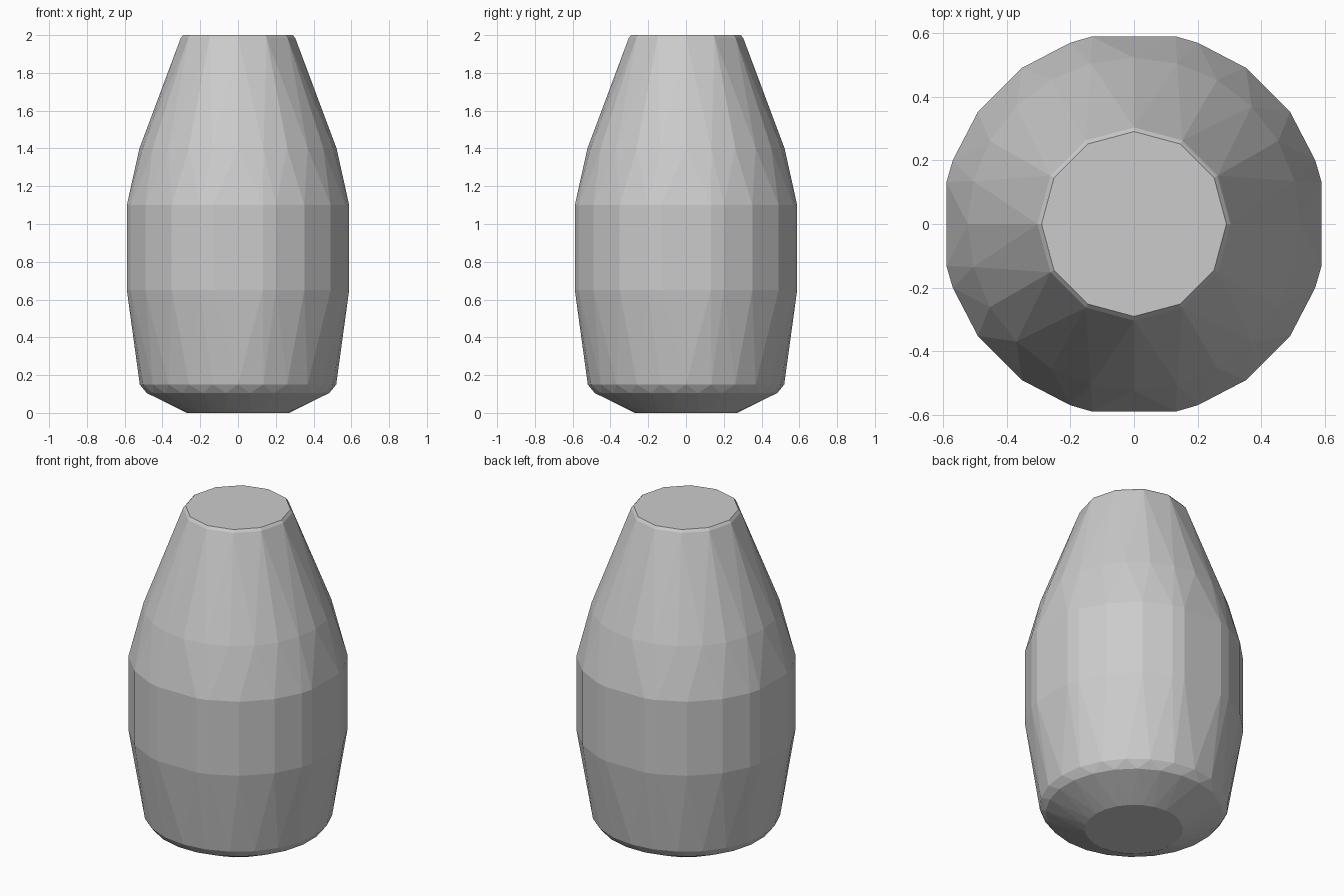
import bpy, bmesh
from math import radians, cos, sin

if "Cube" in bpy.data.objects:
    bpy.data.objects.remove(bpy.data.objects["Cube"])

bm = bmesh.new()


def ring(z, r, angles):
    for a in angles:
        t = radians(a)
        bm.verts.new((r * cos(t), r * sin(t), z))


def even(n, start=0.0):
    return [start + 360 * i / n for i in range(n)]


# Belly outline: unevenly faceted, repeated in each quarter
belly = [q + a for q in (0, 90, 180, 270)
         for a in (12.6, 19.4, 35.6, 54.4, 70.6, 77.4)]

# Stacked cross-sections from foot to flat top
ring(0.0, 0.27, even(24))
ring(0.105, 0.487, even(24, 7.5))
ring(0.15, 0.52, even(24))
ring(0.65, 0.603, belly)
ring(1.10, 0.603, belly)
ring(1.40, 0.522, even(24))
ring(1.985, 0.303, even(12))
ring(2.0, 0.29, even(12))

# Wrap the sections in one faceted convex skin
hull = bmesh.ops.convex_hull(bm, input=bm.verts[:])
loose = [v for v in bm.verts if not v.link_faces]
bmesh.ops.delete(bm, geom=loose, context='VERTS')
bmesh.ops.dissolve_limit(bm, angle_limit=radians(0.5),
                         verts=bm.verts[:], edges=bm.edges[:])
bmesh.ops.recalc_face_normals(bm, faces=bm.faces[:])

mesh = bpy.data.meshes.new("vessel_body")
bm.to_mesh(mesh)
bm.free()
bpy.context.collection.objects.link(bpy.data.objects.new("vessel_body", mesh))
